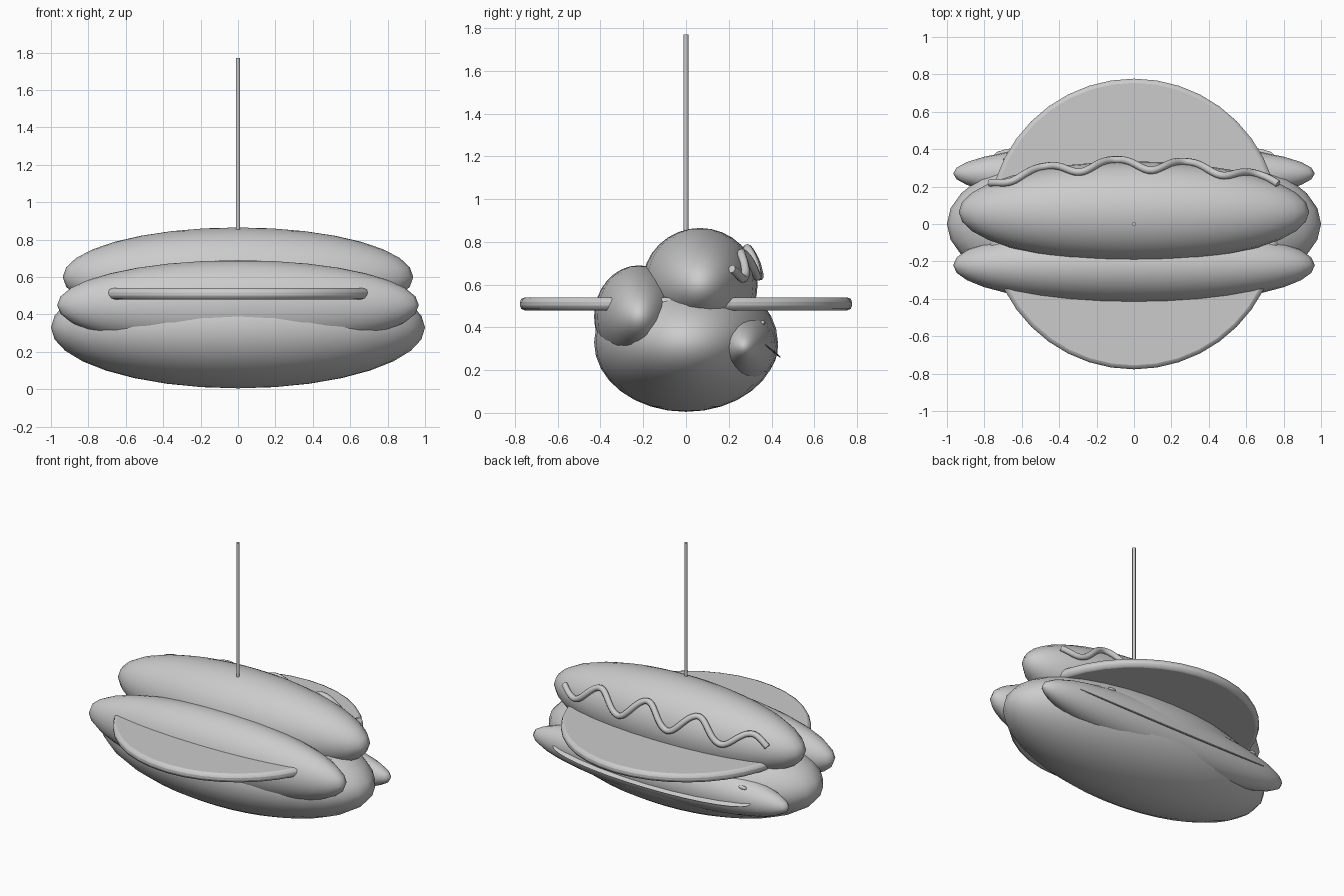
import bpy
from math import sin, cos, pi, radians, sqrt

if "Cube" in bpy.data.objects:
    bpy.data.objects.remove(bpy.data.objects["Cube"])


def smooth(ob, angle=40):
    bpy.ops.object.select_all(action='DESELECT')
    ob.select_set(True)
    bpy.context.view_layer.objects.active = ob
    bpy.ops.object.shade_smooth_by_angle(angle=radians(angle))


def ellipsoid(name, loc, size, tilt=0, seg=32, rings=16):
    bpy.ops.mesh.primitive_uv_sphere_add(segments=seg, ring_count=rings, location=loc,
                                         rotation=(radians(tilt), 0, 0))
    ob = bpy.context.object
    ob.name = name
    ob.scale = size
    smooth(ob)
    return ob


def cylinder(name, radius, z0, z1, seg):
    bpy.ops.mesh.primitive_cylinder_add(vertices=seg, radius=radius, depth=z1 - z0,
                                        location=(0, 0, (z0 + z1) / 2))
    ob = bpy.context.object
    ob.name = name
    return ob


# Bread body and the rolls laid on it
ellipsoid("lower_bun", (0, 0, 0.33), (1.0, 0.43, 0.325))
ellipsoid("front_bun_side", (0, -0.22, 0.45), (0.967, 0.21, 0.24))
BACK = (0, 0.27, 0.31)
BACK_R = (0.967, 0.16, 0.167)
ellipsoid("back_bun_side", BACK, BACK_R)
TOP = (0, 0.065, 0.60)
TOP_R = (0.937, 0.27, 0.265)
ellipsoid("sausage", TOP, TOP_R)

# Round slice through the middle
slice_disc = cylinder("round_slice", 0.777, 0.48, 0.54, 40)
bev = slice_disc.modifiers.new("rim", 'BEVEL')
bev.width = 0.022
bev.segments = 2
smooth(slice_disc)

# Stick standing on top
smooth(cylinder("stick", 0.011, 0.80, 1.77, 16))

# Thin leaf edge showing along the back roll
ellipsoid("leaf_edge", (0, 0.37, 0.32), (0.75, 0.095, 0.007), -40)


def on_surface(c, r, x, theta, lift):
    s = sqrt(1 - (x / r[0]) ** 2)
    return (x, c[1] + (r[1] * s + lift) * cos(theta), c[2] + (r[2] * s + lift) * sin(theta))


# Wavy sauce line on the sausage
cu = bpy.data.curves.new("sauce_line", 'CURVE')
cu.dimensions = '3D'
cu.bevel_depth = 0.02
cu.bevel_resolution = 2
cu.use_fill_caps = True
N = 80
sp = cu.splines.new('POLY')
sp.points.add(N)
for i, p in enumerate(sp.points):
    x = -0.77 + 1.54 * i / N
    theta = radians(23 - 15 * cos(2 * pi * (x + 0.1) / 0.38))
    p.co = (*on_surface(TOP, TOP_R, x, theta, 0.013), 1)
sp.use_smooth = True
bpy.context.collection.objects.link(bpy.data.objects.new("sauce_line", cu))

# Small drops of sauce peeking out of the back roll
for i, x in enumerate((-0.67, -0.29, 0.1, 0.48)):
    ellipsoid(f"sauce_drop_{i + 1}", on_surface(BACK, BACK_R, x, radians(50), 0),
              (0.03, 0.012, 0.012), 0, 12, 8)
